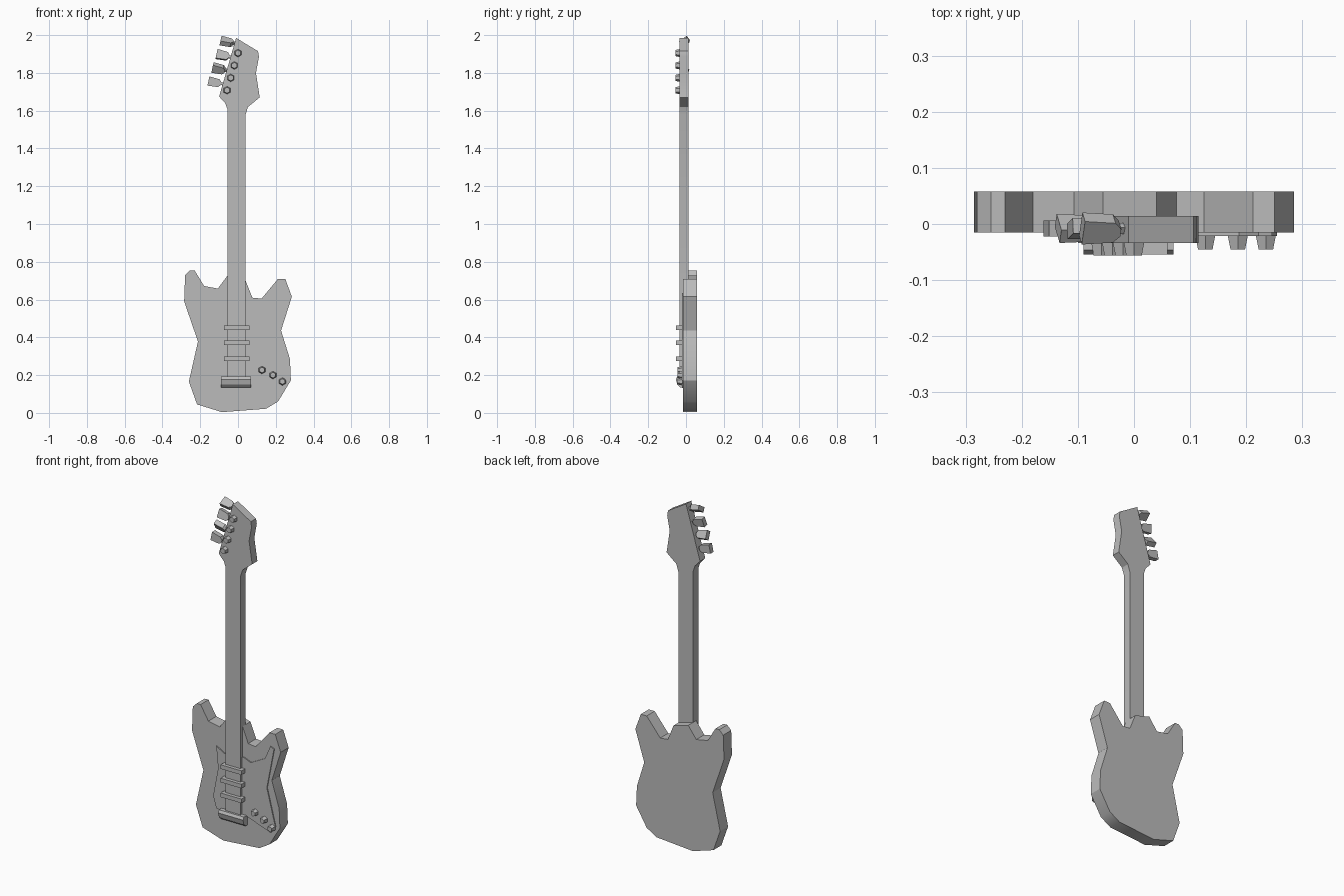
import bpy, bmesh, math
from mathutils import Matrix, Vector

cube = bpy.data.objects.get("Cube")
if cube:
    bpy.data.objects.remove(cube, do_unlink=True)

grey = bpy.data.materials.new("plain grey")
grey.use_nodes = True
COLOUR = (0.5, 0.5, 0.5, 1)
grey.diffuse_color = COLOUR
grey.node_tree.nodes["Principled BSDF"].inputs["Base Color"].default_value = COLOUR


def finish(name, bm, matrix=Matrix(), smooth=False):
    bmesh.ops.recalc_face_normals(bm, faces=bm.faces)
    mesh = bpy.data.meshes.new(name)
    bm.to_mesh(mesh)
    bm.free()
    mesh.materials.append(grey)
    obj = bpy.data.objects.new(name, mesh)
    bpy.context.collection.objects.link(obj)
    obj.matrix_world = matrix
    if smooth:
        bpy.ops.object.select_all(action='DESELECT')
        obj.select_set(True)
        bpy.context.view_layer.objects.active = obj
        bpy.ops.object.shade_smooth_by_angle(angle=math.radians(30))
    return obj


def slab(name, outline, front, back, matrix=Matrix(), smooth=False):
    """Extrude an (x, z) outline from y = front to y = back."""
    bm = bmesh.new()
    face = bm.faces.new([bm.verts.new((x, front, z)) for x, z in outline])
    ext = bmesh.ops.extrude_face_region(bm, geom=[face])
    moved = [g for g in ext["geom"] if isinstance(g, bmesh.types.BMVert)]
    bmesh.ops.translate(bm, verts=moved, vec=(0, back - front, 0))
    return finish(name, bm, matrix, smooth)


def box(name, x0, x1, y0, y1, z0, z1):
    return slab(name, [(x0, z0), (x1, z0), (x1, z1), (x0, z1)], y0, y1)


def knob(name, x, z, base, tip, r_base, r_tip):
    """Tapered six-sided knob pointing to the front."""
    bm = bmesh.new()
    bmesh.ops.create_cone(bm, cap_ends=True, segments=6, radius1=r_base,
                          radius2=r_tip, depth=base - tip)
    place = Matrix.Translation((x, (base + tip) / 2, z)) @ Matrix.Rotation(math.pi / 2, 4, 'X')
    return finish(name, bm, place)


# Body with two horns and a raised neck heel
slab("body", [
    (-.28, .73), (-.255, .755), (-.23, .755), (-.18, .672), (-.107, .658),
    (-.055, .727), (.04, .70), (.076, .61), (.125, .605), (.212, .71),
    (.25, .71), (.285, .615), (.228, .436), (.275, .285), (.28, .172),
    (.212, .06), (.148, .022), (-.085, .004), (-.217, .045), (-.26, .166),
    (-.212, .378), (-.285, .59)], -.015, .058, smooth=True)

# Thin guard plate on the front
slab("pickguard", [
    (-.125, .545), (-.075, .515), (.053, .525), (.097, .507), (.187, .554),
    (.222, .635), (.246, .625), (.2, .388), (.255, .175), (.225, .133),
    (.066, .19), (-.075, .176), (-.125, .183), (-.145, .25), (-.113, .419)],
    -.021, -.014)

# Neck and headstock
slab("neck_and_headstock", [
    (-.055, .185), (.04, .185), (.04, 1.58), (.053, 1.62), (.115, 1.67),
    (.095, 1.80), (.111, 1.885), (.106, 1.915), (-.01, 1.985),
    (-.1, 1.675), (-.068, 1.64), (-.055, 1.605)], -.034, .014, smooth=True)

# Pickups across the neck
for i, z in enumerate((.286, .372, .45)):
    box(f"pickup_{i + 1}", -.074, .06, -.054, -.018, z - .012, z + .012)

# Bridge: wedge sloping back towards its lower edge
bm = bmesh.new()
side = [(-.015, .193), (-.046, .193), (-.054, .178), (-.046, .15), (-.03, .135), (-.015, .135)]
face = bm.faces.new([bm.verts.new((-.09, y, z)) for y, z in side])
ext = bmesh.ops.extrude_face_region(bm, geom=[face])
bmesh.ops.translate(bm, verts=[g for g in ext["geom"] if isinstance(g, bmesh.types.BMVert)],
                    vec=(.16, 0, 0))
finish("bridge", bm, smooth=True)

# Control knobs
for i, (x, z) in enumerate([(.127, .227), (.185, .2), (.235, .166)]):
    knob(f"control_knob_{i + 1}", x, z, -.019, -.045, .021, .015)

# String posts, with a tuner button beside each on the right edge
button = [(0, -.008), (.012, -.021), (.068, -.025), (.068, .025), (.012, .021), (0, .008)]
twists = (0, -35, 12, 55)
for i, twist in enumerate(twists):
    t = i / 3
    knob(f"string_post_{i + 1}", -.058 + .058 * t, 1.708 + .197 * t, -.033, -.056, .021, .016)
    tip = Vector((-.09 + .064 * t, -.008, 1.743 + .214 * t))
    place = (Matrix.Translation(tip) @ Matrix.Rotation(math.radians(192), 4, 'Y')
             @ Matrix.Rotation(math.radians(twist), 4, 'X'))
    slab(f"tuner_button_{i + 1}", button, -.014, .014, place)
    slab(f"tuner_stem_{i + 1}", [(-.03, -.007), (.01, -.007), (.01, .007), (-.03, .007)],
         -.007, .007, place)
